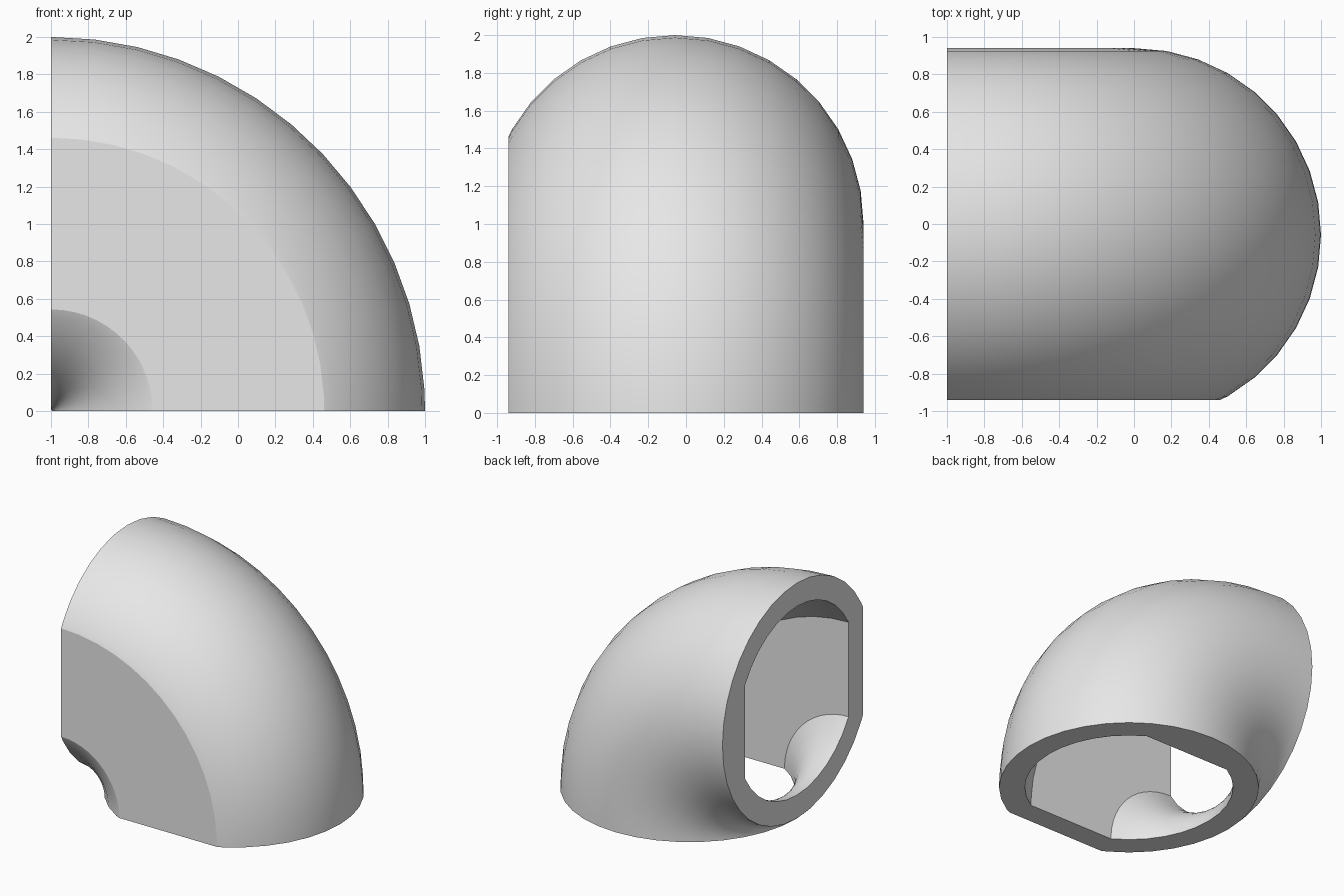
import bpy
import bmesh
from math import sin, cos, radians

cube = bpy.data.objects.get("Cube")
if cube:
    bpy.data.objects.remove(cube)

BEND = 1.0025      # distance from bend axis to tube centre
CENTRE_Y = -0.0575
SIDES = 36


def clipped_circle(radius, low, high):
    """Circle profile as (y, distance from bend axis), cut flat at low and high."""
    pts = [(CENTRE_Y + radius * sin(radians(360 * i / SIDES)),
            BEND + radius * cos(radians(360 * i / SIDES))) for i in range(SIDES)]
    for limit, sign in ((low, 1), (high, -1)):
        kept = []
        for i, (y, r) in enumerate(pts):
            py, pr = pts[i - 1]
            inside, was_inside = sign * (y - limit) >= 0, sign * (py - limit) >= 0
            if inside != was_inside:
                t = (limit - py) / (y - py)
                kept.append((limit, pr + t * (r - pr)))
            if inside:
                kept.append((y, r))
        pts = kept
    return pts


# Bend stations, from the upright end face round to the base
angles = [radians(20 * i / 3) for i in range(14)] + [radians(90)]

bm = bmesh.new()


def sweep(profile):
    """Sweep a profile round the bend; return the edges of its two end loops."""
    rings = [[bm.verts.new((-1 + r * sin(a), y, r * cos(a))) for y, r in profile]
             for a in angles]
    n = len(profile)
    for a, b in zip(rings, rings[1:]):
        for i in range(n):
            j = (i + 1) % n
            bm.faces.new((a[i], a[j], b[j], b[i]))
    return [[bm.edges.get((ring[i], ring[(i + 1) % n])) for i in range(n)]
            for ring in (rings[0], rings[-1])]


# Outer skin with one flat side, bore with two flat sides
outer_ends = sweep(clipped_circle(0.9975, -0.94, 2))
inner_ends = sweep(clipped_circle(0.80, -0.75, 0.635))

# Flat end faces between skin and bore
for outer, inner in zip(outer_ends, inner_ends):
    bmesh.ops.triangle_fill(bm, use_beauty=True, edges=outer + inner)
bmesh.ops.recalc_face_normals(bm, faces=bm.faces[:])

mesh = bpy.data.meshes.new("pipe_elbow")
bm.to_mesh(mesh)
bm.free()
elbow = bpy.data.objects.new("pipe_elbow", mesh)
bpy.context.collection.objects.link(elbow)

# Plain grey material
grey = bpy.data.materials.new("light_grey")
grey.use_nodes = True
colour = (0.8, 0.8, 0.8, 1)
grey.diffuse_color = colour
grey.node_tree.nodes["Principled BSDF"].inputs["Base Color"].default_value = colour
mesh.materials.append(grey)

bpy.ops.object.select_all(action="DESELECT")
elbow.select_set(True)
bpy.context.view_layer.objects.active = elbow
bpy.ops.object.shade_smooth_by_angle(angle=radians(20))
